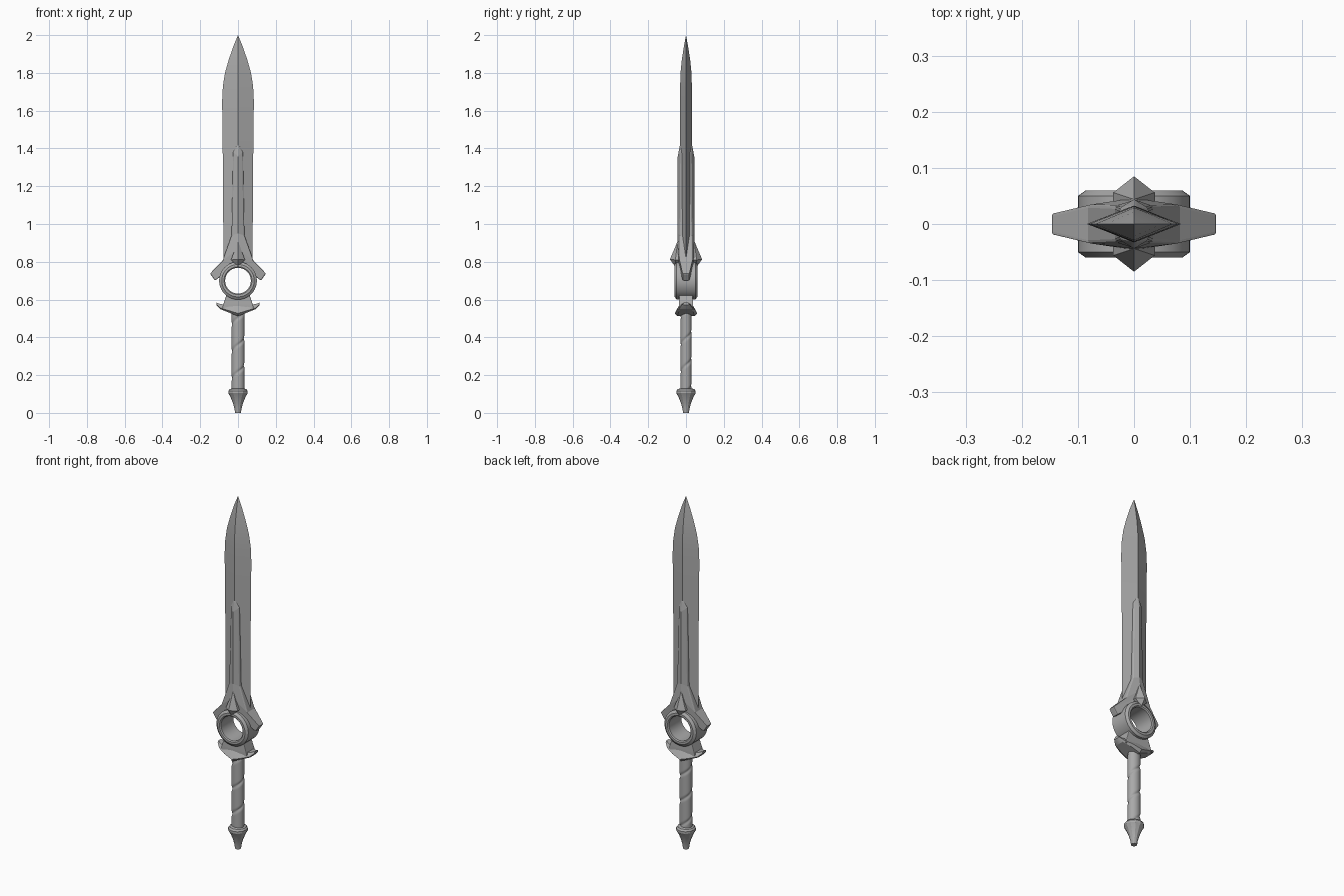
import bpy, bmesh
from math import sin, cos, pi, radians

cube = bpy.data.objects.get("Cube")
if cube:
    bpy.data.objects.remove(cube, do_unlink=True)

GREY = (0.4, 0.4, 0.4, 1)
steel = bpy.data.materials.new("grey_steel")
steel.use_nodes = True
steel.diffuse_color = GREY
steel.node_tree.nodes["Principled BSDF"].inputs["Base Color"].default_value = GREY


def loft(name, sections, closed=False, half=False, smooth=30, bevel=0):
    """Skin equal-sized point loops; cap the ends unless closed; optionally mirror in x."""
    bm = bmesh.new()
    loops = [[bm.verts.new(p) for p in s] for s in sections]
    n = len(loops[0])
    pairs = list(zip(loops, loops[1:]))
    if closed:
        pairs.append((loops[-1], loops[0]))
    else:
        bm.faces.new(loops[0])
        bm.faces.new(loops[-1])
    for a, b in pairs:
        for i in range(n):
            j = (i + 1) % n
            bm.faces.new((a[i], a[j], b[j], b[i]))
    bmesh.ops.remove_doubles(bm, verts=bm.verts, dist=1e-5)
    bmesh.ops.recalc_face_normals(bm, faces=bm.faces)
    if half:
        inner = [f for f in bm.faces if all(abs(v.co.x) < 1e-5 for v in f.verts)]
        bmesh.ops.delete(bm, geom=inner, context="FACES")
    mesh = bpy.data.meshes.new(name)
    bm.to_mesh(mesh)
    bm.free()
    mesh.materials.append(steel)
    obj = bpy.data.objects.new(name, mesh)
    bpy.context.collection.objects.link(obj)
    bpy.ops.object.select_all(action="DESELECT")
    obj.select_set(True)
    bpy.context.view_layer.objects.active = obj
    if smooth:
        bpy.ops.object.shade_smooth_by_angle(angle=radians(smooth))
    if half:
        obj.modifiers.new("mirror", "MIRROR")
    if bevel:
        mod = obj.modifiers.new("bevel", "BEVEL")
        mod.width = bevel
        mod.segments = 2
        mod.limit_method = "ANGLE"
        mod.angle_limit = radians(50)
    return obj


def circle(r, z, sides):
    return [(r * cos(2 * pi * i / sides), r * sin(2 * pi * i / sides), z) for i in range(sides)]


# Blade: diamond section that swells and then closes to a point
blade = [(0.78, 0.077, 0.033), (1.2, 0.079, 0.033), (1.5, 0.082, 0.033), (1.65, 0.084, 0.032),
         (1.73, 0.080, 0.031), (1.8, 0.069, 0.029), (1.87, 0.049, 0.022),
         (1.94, 0.025, 0.011), (2.0, 0, 0)]
loft("blade", [[(w, 0, z), (0, t, z), (-w, 0, z), (0, -t, z)] for z, w, t in blade])

# Raised spine, flaring at its foot into two angled arms
# (centre z, centre y, outer x, outer z, outer y)
spine = [(1.43, 0.032, 0, 1.43, 0.032), (1.36, 0.044, 0.026, 1.38, 0.028),
         (0.95, 0.044, 0.034, 0.94, 0.032), (0.87, 0.046, 0.082, 0.805, 0.034),
         (0.83, 0.046, 0.148, 0.738, 0.018), (0.79, 0.046, 0.122, 0.70, 0.018)]
loft("spine_and_arms",
     [[(0, -yc, zc), (xo, -yo, zo), (xo, yo, zo), (0, yc, zc)] for zc, yc, xo, zo, yo in spine],
     half=True, smooth=0, bevel=0.005)

# Open ring below the blade
half_profile = [(0.068, 0.055), (0.074, 0.06), (0.086, 0.06), (0.1, 0.05)]
profile = half_profile + [(r, -y) for r, y in reversed(half_profile)]
SEGMENTS = 40
loft("guard_ring",
     [[(r * cos(a), y, 0.7 + r * sin(a)) for r, y in profile]
      for a in (2 * pi * i / SEGMENTS for i in range(SEGMENTS))], closed=True)

# Pointed studs on the front and the back
for side, label in ((-1, "front"), (1, "back")):
    rim = [(0, 0.91, 0.044), (0.037, 0.81, 0.056), (0, 0.775, 0.058), (-0.037, 0.81, 0.056)]
    base = [(x, side * 0.03, z) for x, z, y in rim]
    edge = [(x, side * y, z) for x, z, y in rim]
    loft(label + "_stud", [base, edge, [(0, side * 0.085, 0.813)] * 4], smooth=0)

# Neck between the ring and the crossguard
loft("neck", [[(w, t, z), (-w, t, z), (-w, -t, z), (w, -t, z)]
              for z, w, t in ((0.545, 0.085, 0.038), (0.575, 0.078, 0.038), (0.628, 0.06, 0.036))],
     smooth=0, bevel=0.004)

# Crossguard: shallow V with upturned, tapering tips
arm = [(0.115, 0.572, 0.585, 0.018), (0.095, 0.55, 0.576, 0.034), (0.05, 0.532, 0.572, 0.052)]
stations = arm + [(0, 0.512, 0.57, 0.06)] + [(-x, b, t, y) for x, b, t, y in reversed(arm)]
loft("crossguard",
     [[(x, -y * 0.75, b), (x, y * 0.75, b), (x, y, b + 0.25 * (t - b)),
       (x, y * 0.6, t), (x, -y * 0.6, t), (x, -y, b + 0.25 * (t - b))] for x, b, t, y in stations],
     smooth=25)

# Grip: bulging wraps divided by a spiral groove
SIDES, ROWS, PITCH = 32, 100, 0.143
grip = []
for k in range(ROWS + 1):
    z = 0.12 + 0.41 * k / ROWS
    loop = []
    for i in range(SIDES):
        a = 2 * pi * i / SIDES
        phase = ((z - 0.217) / PITCH - (a + pi / 2) / (2 * pi)) % 1
        swell = 0.78 + 0.22 * min(1, 9 * min(phase, 1 - phase)) ** 0.5
        loop.append((0.034 * swell * cos(a), 0.03 * swell * sin(a), z))
    grip.append(loop)
loft("grip", grip, smooth=40)

# Pommel: collar over a hollow-sided cone
pommel = [(0, 0.016), (0.02, 0.018), (0.05, 0.026), (0.085, 0.04), (0.104, 0.051),
          (0.116, 0.051), (0.126, 0.044), (0.13, 0.03)]
loft("pommel", [circle(r, z, 12) for z, r in pommel], smooth=25)
